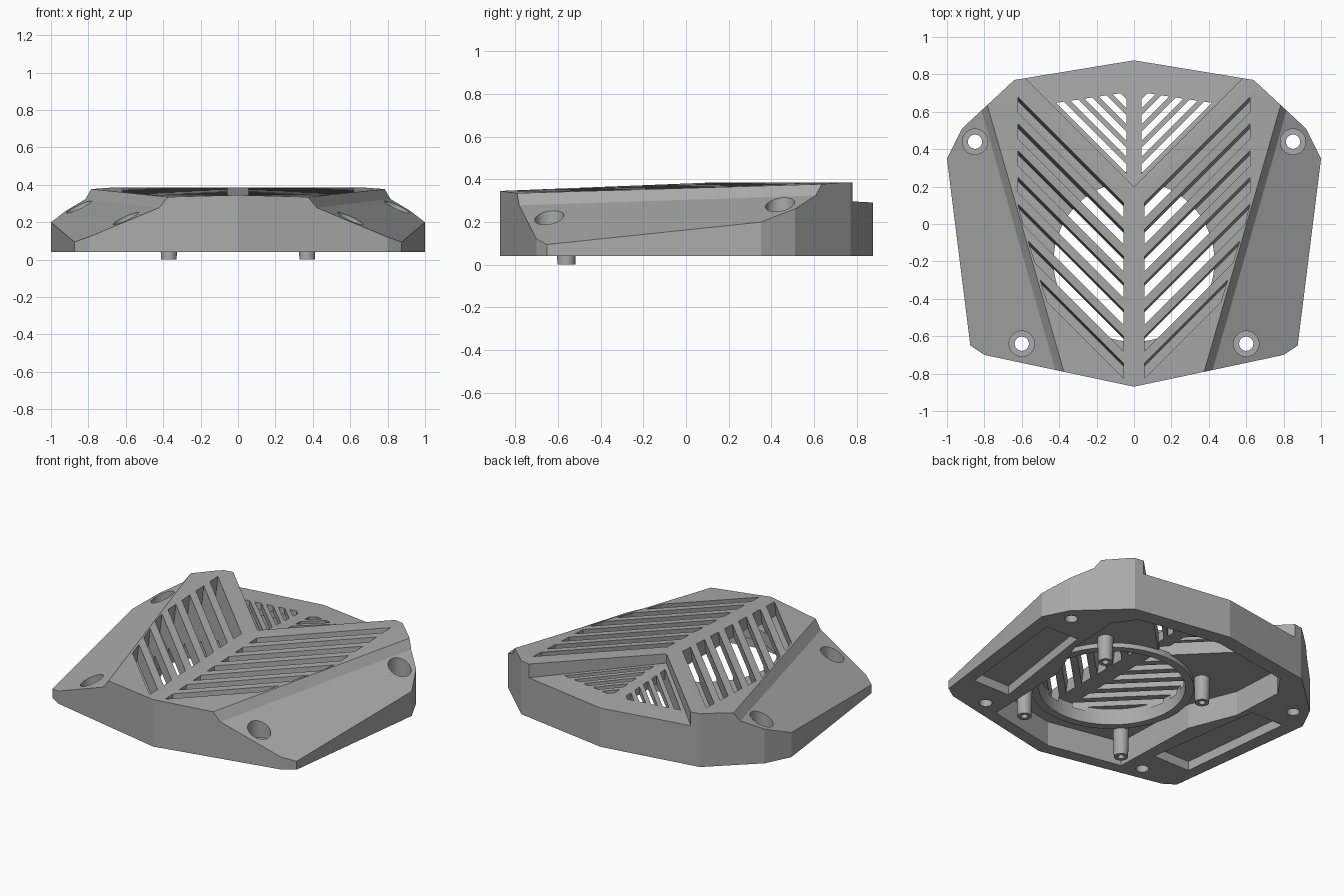
import bpy
import bmesh
from math import pi
from mathutils import Vector, Matrix

cube = bpy.data.objects.get("Cube")
if cube:
    bpy.data.objects.remove(cube, do_unlink=True)

grey = bpy.data.materials.new("matte_grey")
grey.use_nodes = True
grey.diffuse_color = (0.4, 0.4, 0.4, 1)
grey.node_tree.nodes["Principled BSDF"].inputs["Base Color"].default_value = (0.4, 0.4, 0.4, 1)


def prism(points, z0, z1, shear=0):
    """Extruded polygon; shear slides the lower face along y."""
    bm = bmesh.new()
    low = [bm.verts.new((x, y + shear, z0)) for x, y in points]
    high = [bm.verts.new((x, y, z1)) for x, y in points]
    bm.faces.new(low)
    bm.faces.new(high)
    for i in range(len(points)):
        j = (i + 1) % len(points)
        bm.faces.new((low[i], low[j], high[j], high[i]))
    bmesh.ops.recalc_face_normals(bm, faces=bm.faces)
    return bm


def cylinder(x, y, r0, r1, z0, z1, sides=48):
    bm = bmesh.new()
    bmesh.ops.create_cone(bm, cap_ends=True, segments=sides, radius1=r0, radius2=r1,
                          depth=z1 - z0, matrix=Matrix.Translation((x, y, (z0 + z1) / 2)))
    return bm


def trim(bm, point, normal):
    """Remove everything on the normal's side of a plane and cap it."""
    geom = bm.verts[:] + bm.edges[:] + bm.faces[:]
    res = bmesh.ops.bisect_plane(bm, geom=geom, plane_co=point, plane_no=normal, clear_outer=True)
    edges = [e for e in res["geom_cut"] if isinstance(e, bmesh.types.BMEdge)]
    bmesh.ops.contextual_create(bm, geom=edges)
    bmesh.ops.recalc_face_normals(bm, faces=bm.faces)


def add_object(name, bm):
    mesh = bpy.data.meshes.new(name)
    bm.to_mesh(mesh)
    bm.free()
    mesh.materials.append(grey)
    obj = bpy.data.objects.new(name, mesh)
    bpy.context.collection.objects.link(obj)
    return obj


def cut(obj, bm):
    """Subtract a solid from an object and discard the cutter."""
    cutter = add_object("cutter", bm)
    cutter.hide_render = True
    mod = obj.modifiers.new("cut", "BOOLEAN")
    mod.operation = "DIFFERENCE"
    mod.solver = "EXACT"
    mod.object = cutter
    graph = bpy.context.evaluated_depsgraph_get()
    mesh = bpy.data.meshes.new_from_object(obj.evaluated_get(graph))
    obj.modifiers.clear()
    obj.data = mesh
    bpy.data.objects.remove(cutter, do_unlink=True)


def mirrored(half):
    """Complete a half outline whose end points lie on x = 0."""
    return half + [(-x, y) for x, y in reversed(half[1:-1])]


def flip(points, s):
    return [(s * x, y) for x, y in points]


# Outer shell with a gently crowned top
outline = [(0, 0.875), (0.64, 0.77), (0.92, 0.51), (1, 0.35),
           (0.875, -0.65), (0.8, -0.7), (0, -0.87)]
body = prism(mirrored(outline), 0.04, 0.6)
for s in (1, -1):
    trim(body, (0, 0, 0.38), (s * 0.036, -0.04, 1))
trim(body, (0, 0, 0.385), (0, 0, 1))
shell = add_object("vented_cover", body)

# Sloping shoulders below a steep step on each side
for s in (1, -1):
    wedge = prism(flip([(0.1, -1.2), (1.4, -1.2), (1.4, 1.2), (0.1, 1.2)], s), 0, 0.7)
    trim(wedge, (0, 0, 0.593), (-s * 0.45, 0.161, -1))
    a, b, c = (Vector((s * x, y, z)) for x, y, z in
               ((0.405, -0.79, 0.295), (0.815, 0.62, 0.33), (0.375, -0.79, 0.335)))
    normal = (b - a).cross(c - a)
    if normal.x * s > 0:
        normal.negate()
    trim(wedge, a, normal)
    cut(shell, wedge)

# Lowered triangular panel at the back
panel = prism([(0, 0.2), (0.8, 1.0), (-0.8, 1.0)], 0.1, 0.7)
trim(panel, (0, 0, 0.335), (0, -0.05, -1))
cut(shell, panel)

# Hollow underside, fan opening and side bays
hollow = [(0, 0.78), (0.54, 0.69), (0.64, 0.55), (0.62, 0.2),
          (0.5, -0.1), (0.48, -0.69), (0, -0.785)]
cut(shell, prism(mirrored(hollow), -0.1, 0.2))
cut(shell, cylinder(0, -0.2, 0.43, 0.43, 0.1, 0.275, 64))
cut(shell, prism([(0, 0.235), (0.46, 0.69), (0, 0.75), (-0.46, 0.69)], 0.1, 0.26))
for s in (1, -1):
    cut(shell, prism(flip([(0.56, -0.48), (0.82, -0.48), (0.9, 0.28), (0.67, 0.28)], s), -0.1, 0.1))

# Diagonal louvre slots in the two main panels
for s in (1, -1):
    for k in range(7):
        top = 0.07 - 0.142 * k
        ends = [(min(0.62, (1.884 + c) / 2.2), c) for c in (top, top - 0.08)]
        slot = [(0.055, 0.055 + top)] + [(x, x + c) for x, c in ends] + [(0.055, top - 0.025)]
        cut(shell, prism(flip(slot, s), 0.25, 0.45, -0.035))

# Smaller slots in the back panel
for s in (1, -1):
    for k in range(5):
        c0 = 0.28 + 0.087 * k
        ends = [((0.71 - c) / 1.15, c) for c in (c0, c0 - 0.048)]
        slot = [(0.04, 0.04 + c0)] + [(x, x + c) for x, c in ends] + [(0.04, c0 - 0.008)]
        cut(shell, prism(flip(slot, s), 0.2, 0.45))

# Counterbored screw holes
for s in (1, -1):
    for x, y in ((0.85, 0.44), (0.6, -0.64)):
        cut(shell, cylinder(s * x, y, 0.068, 0.068, 0.14, 0.6))
        cut(shell, cylinder(s * x, y, 0.038, 0.038, -0.1, 0.3))

# Raised lip around the fan opening
lip = add_object("fan_lip", cylinder(0, -0.2, 0.48, 0.48, 0.17, 0.21, 64))
cut(lip, cylinder(0, -0.2, 0.43, 0.43, 0.1, 0.3, 64))

# Hollow mounting posts
for side, s in (("left", 1), ("right", -1)):
    for place, y, foot in (("front", -0.56, 0), ("back", 0.18, 0.04)):
        post = add_object(f"{place}_{side}_post", cylinder(s * 0.37, y, 0.042, 0.048, foot, 0.22, 32))
        cut(post, cylinder(s * 0.37, y, 0.02, 0.02, -0.05, 0.15, 24))

# Smooth round walls while keeping edges crisp
for obj in bpy.context.collection.objects:
    if obj.type == "MESH" and obj.data.materials and obj.data.materials[0] == grey:
        bpy.ops.object.select_all(action="DESELECT")
        obj.select_set(True)
        bpy.context.view_layer.objects.active = obj
        bpy.ops.object.shade_smooth_by_angle(angle=pi / 18)
